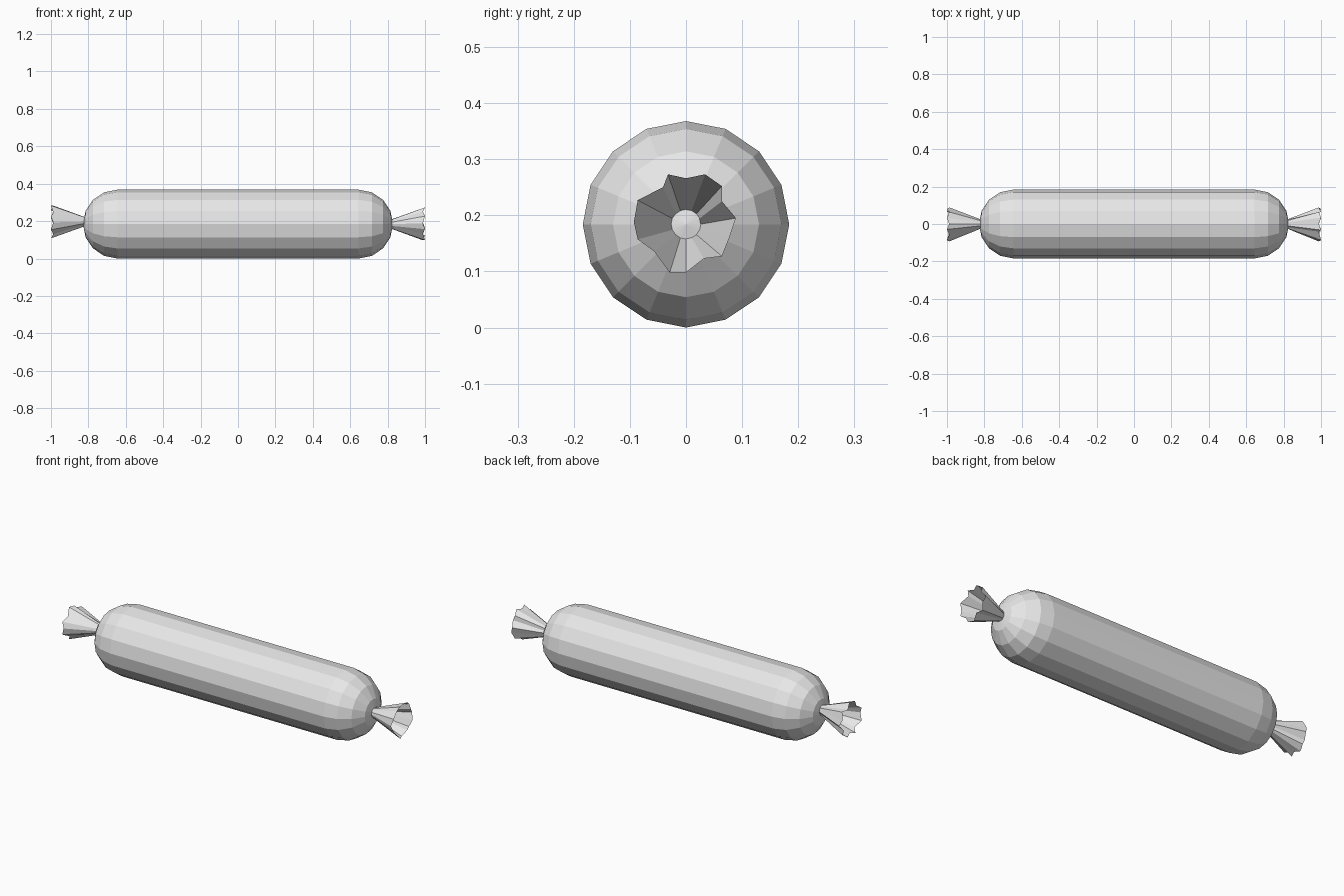
import bpy, bmesh, math
from mathutils import Vector

if "Cube" in bpy.data.objects:
    bpy.data.objects.remove(bpy.data.objects["Cube"], do_unlink=True)

SIDES = 16
RADIUS = 0.184
HALF = 0.645       # half length of the straight casing
ANGLES = [math.tau * i / SIDES for i in range(SIDES)]

grey = bpy.data.materials.new("light grey")
grey.use_nodes = True
colour = (0.8, 0.8, 0.8, 1)
grey.diffuse_color = colour
grey.node_tree.nodes["Principled BSDF"].inputs["Base Color"].default_value = colour


def finish(name, bm):
    bmesh.ops.recalc_face_normals(bm, faces=bm.faces)
    mesh = bpy.data.meshes.new(name)
    bm.to_mesh(mesh)
    bm.free()
    mesh.materials.append(grey)
    obj = bpy.data.objects.new(name, mesh)
    bpy.context.collection.objects.link(obj)
    return obj


def loft(bm, rings):
    """Skin a list of equal-length point rings."""
    loops = [[bm.verts.new(p) for p in ring] for ring in rings]
    for a, b in zip(loops, loops[1:]):
        for i in range(SIDES):
            j = (i + 1) % SIDES
            bm.faces.new((a[i], a[j], b[j], b[i]))
    return loops


def circle(x, r):
    return [Vector((x, r * math.cos(a), r * math.sin(a))) for a in ANGLES]


# Casing: faceted tube with rounded ends
steps = [math.radians(22.5 * k) for k in range(4)]
half = [(HALF + RADIUS * math.sin(t), RADIUS * math.cos(t)) for t in steps]
profile = [(-x, r) for x, r in reversed(half)] + half
bm = bmesh.new()
loops = loft(bm, [circle(x, r) for x, r in profile])
for loop, x in ((loops[0], -HALF - RADIUS), (loops[-1], HALF + RADIUS)):
    pole = bm.verts.new((x, 0, 0))
    for i in range(SIDES):
        bm.faces.new((loop[i], loop[(i + 1) % SIDES], pole))
casing = finish("sausage_casing", bm)
casing.location.z = RADIUS

# Crumpled rim of the tied end, as (y, z) about the axis
RIM = [(.089, .011), (.064, .041), (.064, .068), (.034, .089),
       (0, .082), (-.032, .089), (-.041, .066), (-.086, .043),
       (-.093, .004), (-.086, -.027), (-.057, -.048), (-.029, -.086),
       (0, -.086), (.032, -.061), (.064, -.057), (.078, -.022)]


def frill(name, side, lift):
    bm = bmesh.new()
    neck = [Vector((side * 0.82, p.y, side * p.z)) for p in circle(0, 0.025)]
    rim = [Vector((side * (1.0 if i % 2 else 0.988), y, side * z))
           for i, (y, z) in enumerate(RIM)]
    loft(bm, [neck, rim])
    obj = finish(name, bm)
    obj.location.z = RADIUS + lift


# Open pleated ends, the second turned over
frill("left_tied_end", 1, 0.0)
frill("right_tied_end", -1, 0.013)
